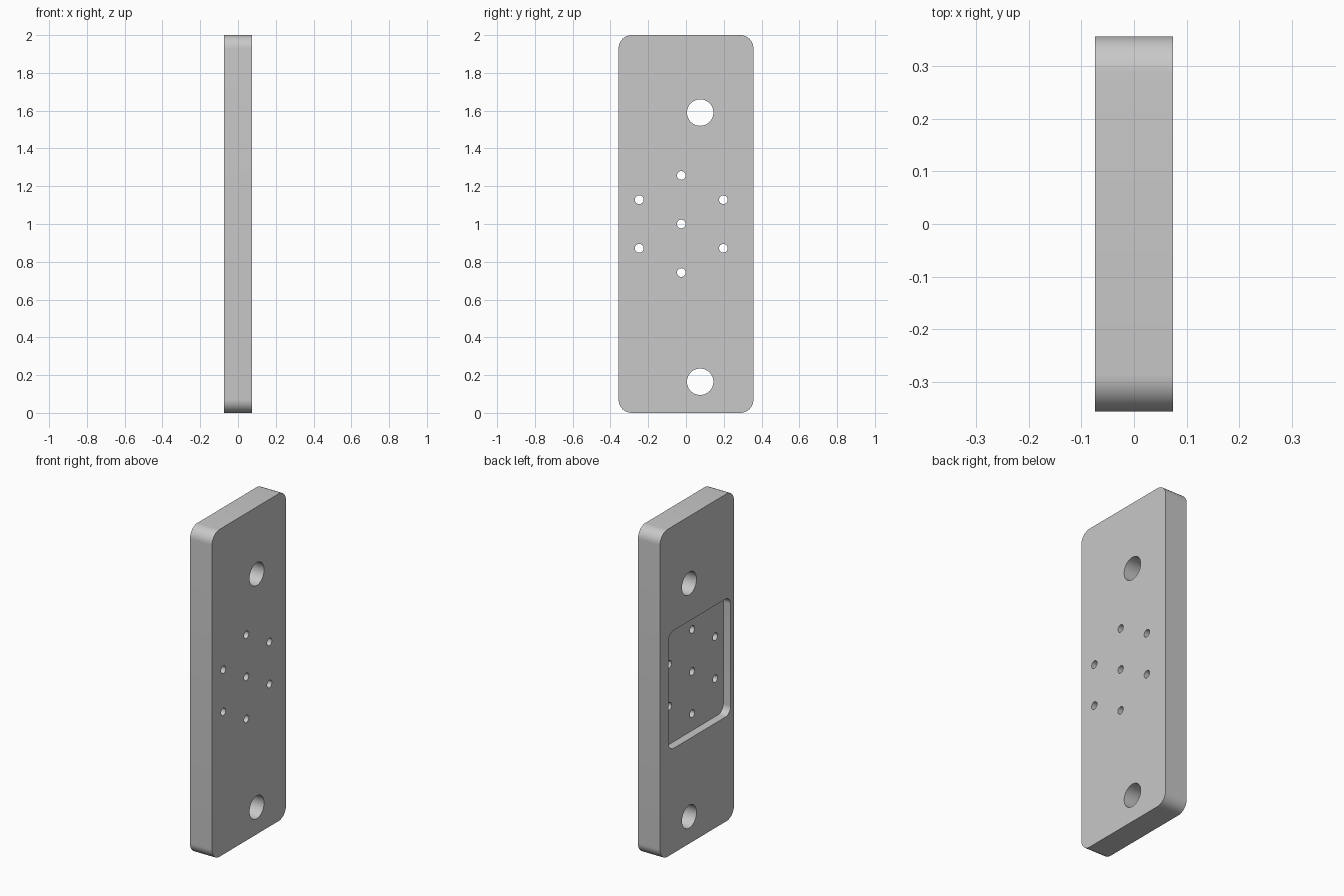
import bpy, bmesh
from math import sin, cos, pi, radians

default = bpy.data.objects.get("Cube")
if default:
    bpy.data.objects.remove(default, do_unlink=True)

THICK = 0.149
HALF_T = THICK / 2
POCKET_DEPTH = 0.05
CY, CZ = -0.025, 1.0          # centre of the small hole pattern and pocket

grey = bpy.data.materials.new("light grey")
grey.use_nodes = True
colour = (0.58, 0.58, 0.58, 1)
grey.diffuse_color = colour
grey.node_tree.nodes["Principled BSDF"].inputs["Base Color"].default_value = colour


def circle(y, z, r, n=48):
    return [(y + r * cos(2 * pi * i / n), z + r * sin(2 * pi * i / n)) for i in range(n)]


def rounded_rect(y, z, hy, hz, r, steps=12):
    pts = []
    for k, (sy, sz) in enumerate([(1, 1), (-1, 1), (-1, -1), (1, -1)]):
        for i in range(steps + 1):
            a = (k + i / steps) * pi / 2
            pts.append((y + sy * (hy - r) + r * cos(a), z + sz * (hz - r) + r * sin(a)))
    return pts


def prism(name, outlines, x0, x1):
    """Extrude closed y-z outlines from x0 to x1."""
    bm = bmesh.new()
    for pts in outlines:
        face = bm.faces.new([bm.verts.new((x0, y, z)) for y, z in pts])
        ext = bmesh.ops.extrude_face_region(bm, geom=[face], use_keep_orig=True)
        verts = [v for v in ext["geom"] if isinstance(v, bmesh.types.BMVert)]
        bmesh.ops.translate(bm, verts=verts, vec=(x1 - x0, 0, 0))
    bmesh.ops.recalc_face_normals(bm, faces=bm.faces)
    mesh = bpy.data.meshes.new(name)
    bm.to_mesh(mesh)
    bm.free()
    mesh.materials.append(grey)
    obj = bpy.data.objects.new(name, mesh)
    bpy.context.collection.objects.link(obj)
    return obj


def cut(target, cutter):
    bpy.context.view_layer.objects.active = target
    mod = target.modifiers.new("cut", 'BOOLEAN')
    mod.operation = 'DIFFERENCE'
    mod.solver = 'EXACT'
    mod.object = cutter
    bpy.ops.object.modifier_apply(modifier=mod.name)
    bpy.data.objects.remove(cutter, do_unlink=True)


# Plate with rounded corners
plate = prism("mounting_plate", [rounded_rect(0, 1, 0.357, 1, 0.07)], -HALF_T, HALF_T)

# Shallow rounded pocket in the -x face
pocket = prism("pocket_cutter", [rounded_rect(CY, CZ, 0.30, 0.36, 0.05)],
               -HALF_T - 0.1, -HALF_T + POCKET_DEPTH)
cut(plate, pocket)

# Two large mounting holes, a centre hole and a ring of six
holes = [circle(0.075, z, 0.07) for z in (0.165, 1.59)]
holes.append(circle(CY, CZ, 0.023, 24))
for i in range(6):
    a = radians(60 * i)
    holes.append(circle(CY + 0.257 * sin(a), CZ + 0.257 * cos(a), 0.023, 24))
cut(plate, prism("hole_cutter", holes, -HALF_T - 0.1, HALF_T + 0.1))

# Smooth the round walls, keep the rims sharp
bpy.ops.object.select_all(action='DESELECT')
plate.select_set(True)
bpy.context.view_layer.objects.active = plate
bpy.ops.object.shade_smooth_by_angle(angle=radians(30))
